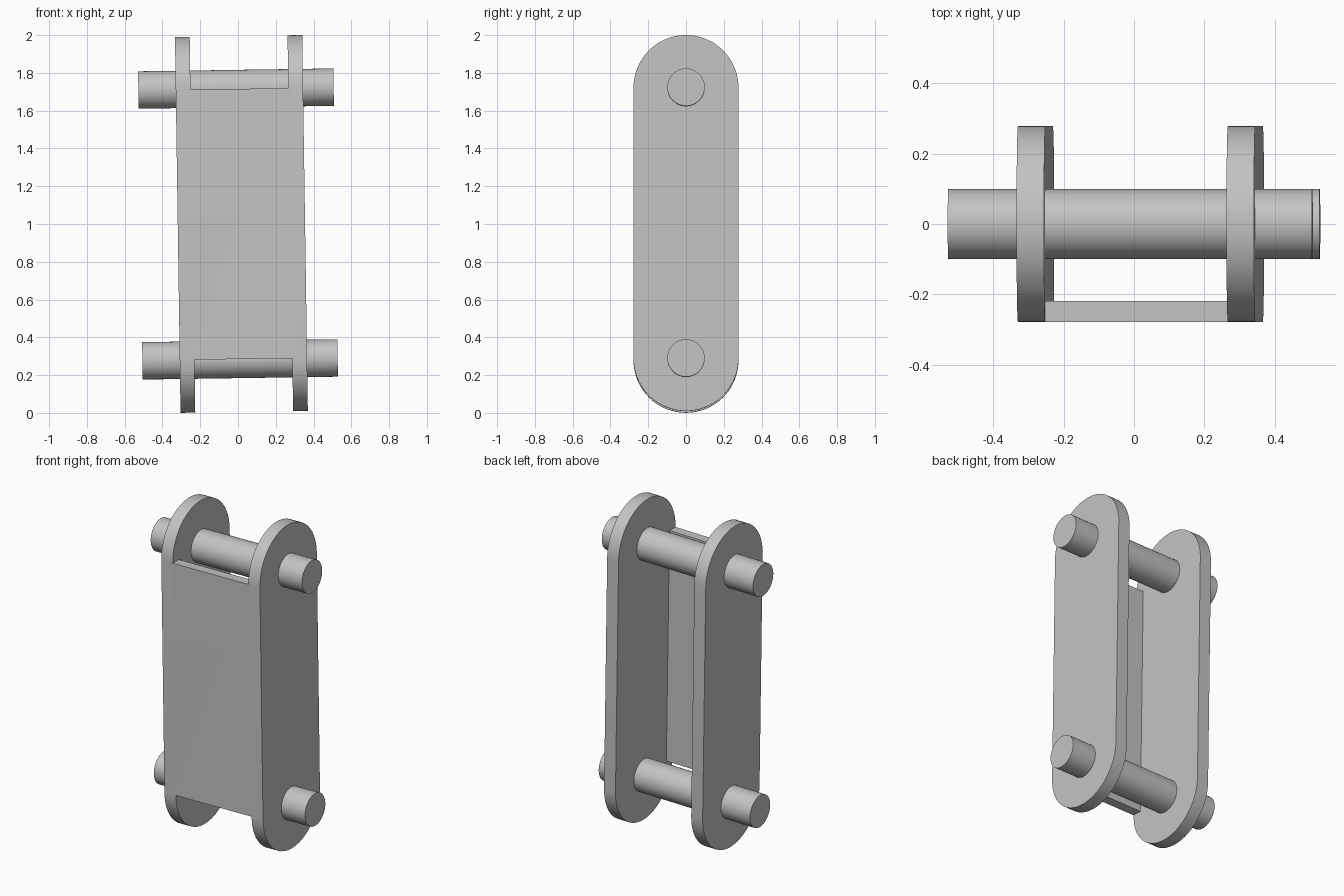
import bpy, bmesh
from math import sin, cos, pi

if "Cube" in bpy.data.objects:
    bpy.data.objects.remove(bpy.data.objects["Cube"], do_unlink=True)

LEAN = -0.0148          # slight sideways lean of the whole link
HALF, R = 0.717, 0.278  # pin offset from centre, side plate radius

steel = bpy.data.materials.new("grey_steel")
steel.use_nodes = True
grey = (0.55, 0.55, 0.55, 1)
steel.diffuse_color = grey
steel.node_tree.nodes["Principled BSDF"].inputs["Base Color"].default_value = grey


def prism(name, outline, x0, x1):
    """Solid with a (y, z) outline, running from x0 to x1, in the leaning frame."""
    bm = bmesh.new()
    face = bm.faces.new([bm.verts.new((x0, y, z)) for y, z in outline])
    grown = bmesh.ops.extrude_face_region(bm, geom=[face])["geom"]
    moved = [v for v in grown if isinstance(v, bmesh.types.BMVert)]
    bmesh.ops.translate(bm, verts=moved, vec=(x1 - x0, 0, 0))
    bmesh.ops.recalc_face_normals(bm, faces=bm.faces)
    mesh = bpy.data.meshes.new(name)
    bm.to_mesh(mesh)
    bm.free()
    mesh.materials.append(steel)
    obj = bpy.data.objects.new(name, mesh)
    bpy.context.collection.objects.link(obj)
    obj.location.z = 1
    obj.rotation_euler.y = LEAN
    return obj


def arc(radius, z, start, sweep, n):
    return [(radius * cos(start + sweep * i / n), z + radius * sin(start + sweep * i / n))
            for i in range(n + 1)]


def select(obj):
    bpy.ops.object.select_all(action="DESELECT")
    obj.select_set(True)
    bpy.context.view_layer.objects.active = obj


# Channel: two round-ended side plates joined by a front panel
channel = prism("side_plates_and_front_panel",
                arc(R, HALF, 0, pi, 40) + arc(R, -HALF, pi, pi, 40), -0.319, 0.355)

# Hollow between the plates, leaving only the front panel
panel_z, panel_back = 0.715, -0.219
hollow = prism("hollow_cutter",
               [(-0.4, 1.2), (0.4, 1.2), (0.4, -1.2), (-0.4, -1.2),
                (-0.4, -panel_z), (panel_back, -panel_z),
                (panel_back, panel_z), (-0.4, panel_z)], -0.241, 0.277)
hollow.hide_render = True
cut = channel.modifiers.new("hollow", "BOOLEAN")
cut.operation, cut.solver, cut.object = "DIFFERENCE", "EXACT", hollow
select(channel)
bpy.ops.object.modifier_apply(modifier=cut.name)
bpy.data.objects.remove(hollow, do_unlink=True)

# Pins through both plates
parts = [channel]
for name, z in (("upper_pin", HALF), ("lower_pin", -HALF)):
    parts.append(prism(name, arc(0.099, z, 0, 2 * pi, 64)[:-1], -0.517, 0.517))

for part in parts:
    select(part)
    bpy.ops.object.shade_smooth_by_angle(angle=pi / 6)
